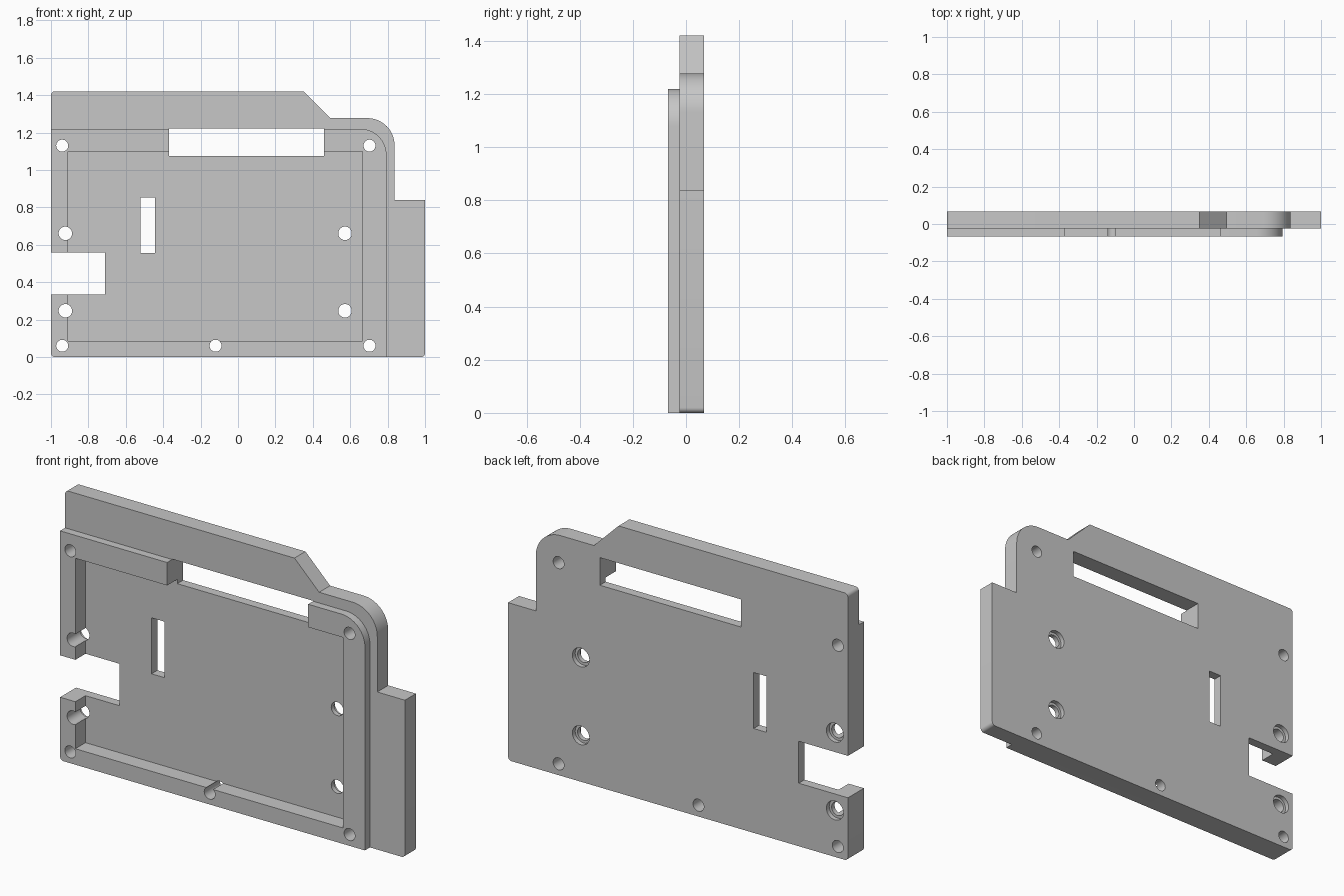
import bpy, bmesh
from math import cos, sin, pi

cube = bpy.data.objects.get("Cube")
if cube:
    bpy.data.objects.remove(cube, do_unlink=True)

grey = bpy.data.materials.new("plain_grey")
grey.use_nodes = True
colour = (0.57, 0.57, 0.57, 1)
grey.diffuse_color = colour
grey.node_tree.nodes["Principled BSDF"].inputs["Base Color"].default_value = colour


def prism(name, points, front, back):
    """Extrude an x-z outline from y=front to y=back."""
    bm = bmesh.new()
    face = bm.faces.new([bm.verts.new((x, front, z)) for x, z in points])
    ext = bmesh.ops.extrude_face_region(bm, geom=[face])
    verts = [v for v in ext["geom"] if isinstance(v, bmesh.types.BMVert)]
    bmesh.ops.translate(bm, vec=(0, back - front, 0), verts=verts)
    bmesh.ops.recalc_face_normals(bm, faces=bm.faces)
    mesh = bpy.data.meshes.new(name)
    bm.to_mesh(mesh)
    bm.free()
    mesh.materials.append(grey)
    obj = bpy.data.objects.new(name, mesh)
    bpy.context.collection.objects.link(obj)
    return obj


def arc(x, z, r, start, end, steps):
    angles = [start + (end - start) * i / steps for i in range(steps + 1)]
    return [(x + r * cos(a), z + r * sin(a)) for a in angles]


def rect(x0, x1, z0, z1):
    return [(x0, z0), (x1, z0), (x1, z1), (x0, z1)]


def combine(target, other, operation):
    mod = target.modifiers.new("combine", "BOOLEAN")
    mod.operation, mod.solver, mod.object = operation, "EXACT", other
    bpy.context.view_layer.objects.active = target
    bpy.ops.object.modifier_apply(modifier=mod.name)
    bpy.data.objects.remove(other, do_unlink=True)


FRONT, STEP, FLOOR, BACK = -0.067, -0.025, 0.018, 0.067
R = 0.02  # small corner radius
corner = arc(-1 + R, R, R, pi, 1.5 * pi, 6)

# Back plate with sloped shoulder, rounded corner and side tab
plate = prism("mounting_plate", corner + arc(1 - R, R, R, -pi / 2, 0, 6)
              + [(1, 0.838), (0.837, 0.838)]
              + arc(0.692, 1.132, 0.145, 0, pi / 2, 16)
              + [(0.495, 1.277), (0.35, 1.42)]
              + arc(-1 + R, 1.42 - R, R, pi / 2, pi, 6), STEP, BACK)

# Raised rim, then the pocket sunk through it into the plate
rim = prism("raised_rim", corner + [(0.794, 0)]
            + arc(0.654, 1.08, 0.14, 0, pi / 2, 16) + [(-1, 1.22)], FRONT, STEP)
combine(plate, rim, "UNION")
combine(plate, prism("pocket", rect(-0.91, 0.665, 0.085, 1.098), -0.2, FLOOR), "DIFFERENCE")

# Top opening, upright slot and left cable notch
for opening in (rect(-0.37, 0.46, 1.075, 1.222), rect(-0.521, -0.445, 0.555, 0.853),
                rect(-1.2, -0.71, 0.335, 0.558)):
    combine(plate, prism("opening", opening, -0.2, 0.2), "DIFFERENCE")

# Screw holes along the rim
for x, z in ((-0.94, 1.13), (0.703, 1.13), (-0.94, 0.06), (0.703, 0.06), (-0.12, 0.06)):
    combine(plate, prism("hole", arc(x, z, 0.032, 0, 2 * pi, 32)[:-1], -0.2, 0.2), "DIFFERENCE")

# Larger holes with counterbores in the back
for x in (-0.923, 0.572):
    for z in (0.247, 0.661):
        for r, start in ((0.036, -0.2), (0.05, 0.043)):
            combine(plate, prism("bore", arc(x, z, r, 0, 2 * pi, 32)[:-1], start, 0.2), "DIFFERENCE")

plate.select_set(True)
bpy.context.view_layer.objects.active = plate
bpy.ops.object.shade_smooth_by_angle()
